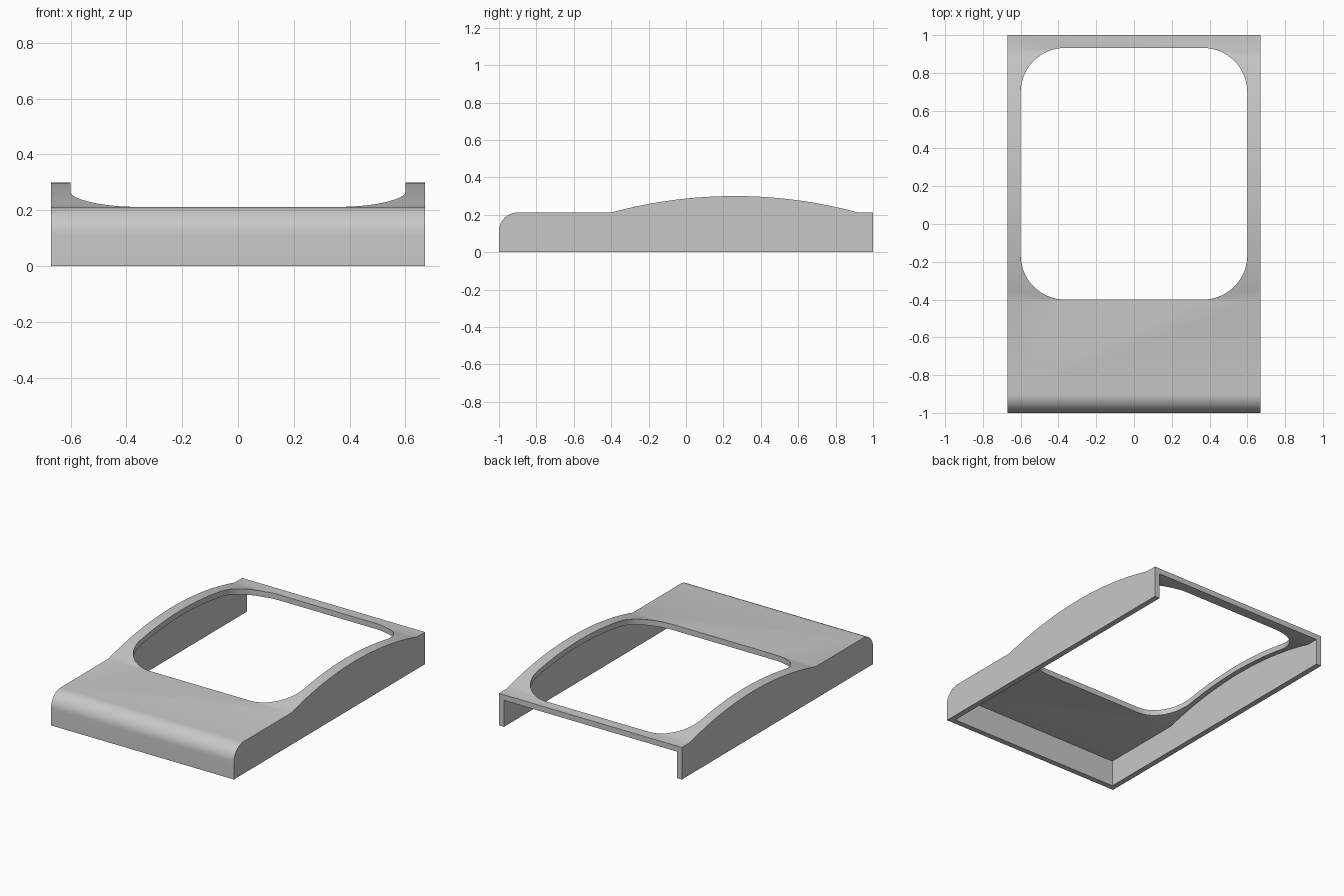
import bpy, bmesh
from math import sin, cos, pi, sqrt

if "Cube" in bpy.data.objects:
    bpy.data.objects.remove(bpy.data.objects["Cube"])

HALF_W, DECK, WALL = 0.67, 0.212, 0.037
ARCH_MID, ARCH_HALF, ARCH_RISE = 0.26, 0.66, 0.088
ARCH_R = (ARCH_HALF ** 2 + ARCH_RISE ** 2) / (2 * ARCH_RISE)


def prism(name, points, direction):
    """Extrude a closed polygon along a direction."""
    bm = bmesh.new()
    face = bm.faces.new([bm.verts.new(p) for p in points])
    out = bmesh.ops.extrude_face_region(bm, geom=[face])
    moved = [g for g in out["geom"] if isinstance(g, bmesh.types.BMVert)]
    bmesh.ops.translate(bm, verts=moved, vec=direction)
    bmesh.ops.recalc_face_normals(bm, faces=bm.faces)
    mesh = bpy.data.meshes.new(name)
    bm.to_mesh(mesh)
    bm.free()
    obj = bpy.data.objects.new(name, mesh)
    bpy.context.collection.objects.link(obj)
    return obj


def fillet(cx, cy, r, start, steps):
    """Quarter circle of points, counter-clockwise."""
    return [(cx + r * cos(start + pi / 2 * i / steps),
             cy + r * sin(start + pi / 2 * i / steps)) for i in range(steps + 1)]


def arch(steps=32):
    """Raised arc along the sides, as (y, z), front to back."""
    pts = []
    for i in range(steps + 1):
        d = ARCH_HALF * (2 * i / steps - 1)
        pts.append((ARCH_MID + d, DECK + ARCH_RISE - ARCH_R + sqrt(ARCH_R ** 2 - d * d)))
    return pts


# Outer body: rounded front edge, flat deck, arched rear
nose = fillet(-0.9, DECK - 0.1, 0.1, pi / 2, 12)[::-1]
outer = [(-1, 0)] + nose + arch() + [(1, DECK), (1, 0)]
frame = prism("curved_frame", [(-HALF_W, y, z) for y, z in outer], (2 * HALF_W, 0, 0))

# Hollow inside, open at the bottom and back
ceiling = DECK - WALL
inner = [(WALL - 1, -0.1), (WALL - 1, ceiling)]
inner += [(y, z - WALL) for y, z in arch()] + [(1.1, ceiling), (1.1, -0.1)]
inner_w = HALF_W - WALL
hollow = prism("hollow_cutter", [(-inner_w, y, z) for y, z in inner], (2 * inner_w, 0, 0))

# Rounded window opening
R, X, BACK, FRONT = 0.235, 0.6, 0.932, -0.4
outline = []
for i, (sx, cy) in enumerate([(1, BACK - R), (-1, BACK - R), (-1, FRONT + R), (1, FRONT + R)]):
    outline += fillet(sx * (X - R), cy, R, i * pi / 2, 16)
window = prism("window_cutter", [(x, y, -0.5) for x, y in outline], (0, 0, 1.5))

# Cut the body, then drop the cutters
bpy.ops.object.select_all(action="DESELECT")
bpy.context.view_layer.objects.active = frame
frame.select_set(True)
for cutter in (hollow, window):
    cutter.hide_render = True
    mod = frame.modifiers.new(cutter.name, "BOOLEAN")
    mod.operation, mod.solver, mod.object = "DIFFERENCE", "EXACT", cutter
    bpy.ops.object.modifier_apply(modifier=mod.name)
    bpy.data.objects.remove(cutter)

# Single grey finish
grey = bpy.data.materials.new("light_grey")
grey.use_nodes = True
colour = (0.58, 0.58, 0.58, 1)
grey.diffuse_color = colour
grey.node_tree.nodes["Principled BSDF"].inputs["Base Color"].default_value = colour
frame.data.materials.clear()
frame.data.materials.append(grey)
bpy.ops.object.shade_smooth_by_angle(angle=pi / 6)
